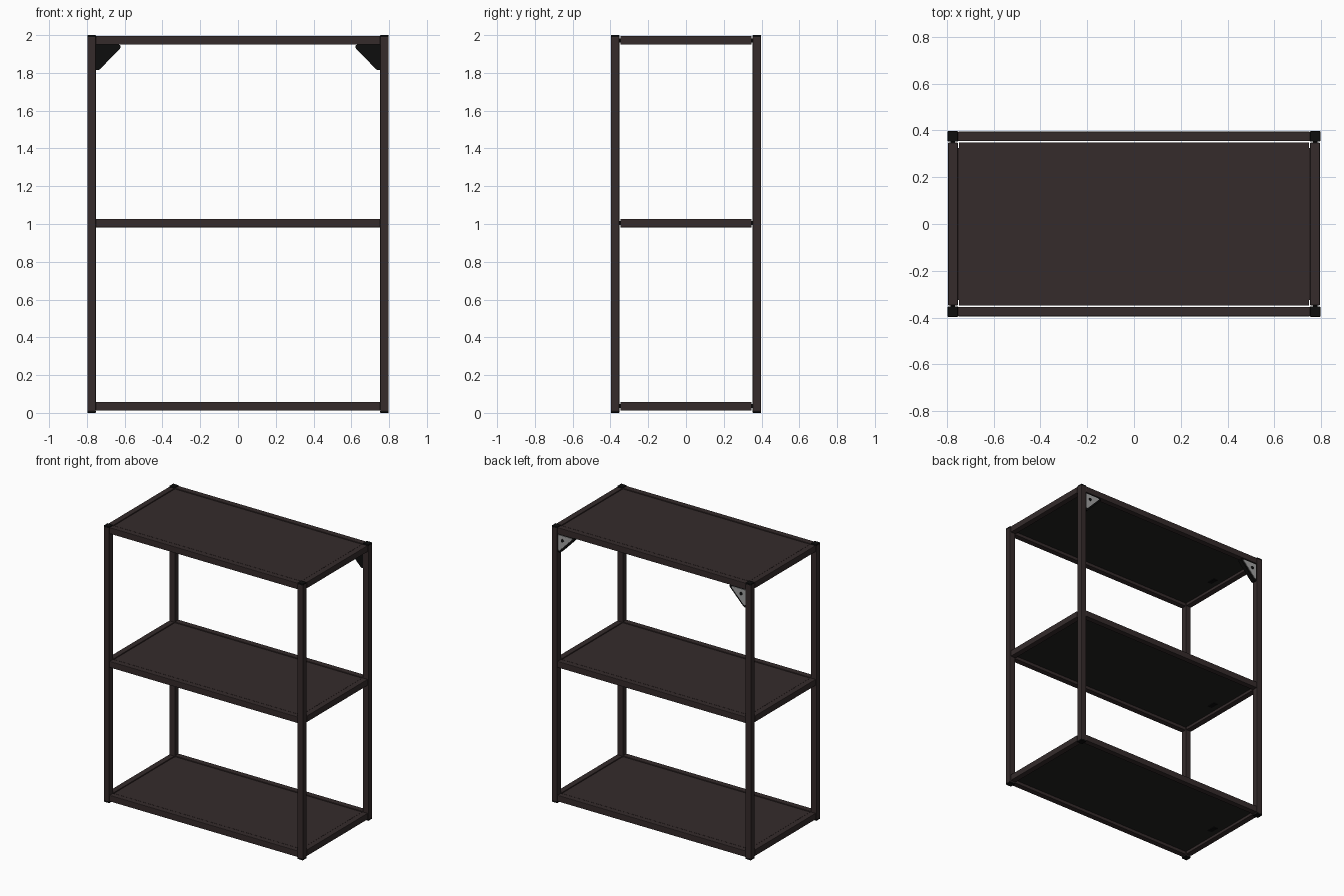
import bpy, bmesh

if "Cube" in bpy.data.objects:
    bpy.data.objects.remove(bpy.data.objects["Cube"])

def mat(name, c):
    m = bpy.data.materials.new(name)
    m.diffuse_color = (*c, 1)
    m.use_nodes = True
    m.node_tree.nodes["Principled BSDF"].inputs["Base Color"].default_value = m.diffuse_color
    return m

BROWN = mat("dark brown metal", (0.035, 0.024, 0.024))
BLACK = mat("black plastic", (0.004, 0.004, 0.004))
UNDER = mat("charcoal underside", (0.017, 0.017, 0.015))
GREY = mat("bracket grey", (0.36, 0.36, 0.36))

def finish(name, bm, m, bevel=0):
    bmesh.ops.recalc_face_normals(bm, faces=bm.faces)
    me = bpy.data.meshes.new(name)
    bm.to_mesh(me)
    bm.free()
    ob = bpy.data.objects.new(name, me)
    bpy.context.collection.objects.link(ob)
    me.materials.append(m)
    if bevel:
        b = ob.modifiers.new("bevel", 'BEVEL')
        b.width, b.segments = bevel, 2
    return ob

def box(name, x, y, z, m, bevel=0):
    bm = bmesh.new()
    bmesh.ops.create_cube(bm, size=1)
    for v in bm.verts:
        for i, (a, b) in enumerate((x, y, z)):
            v.co[i] = a if v.co[i] < 0 else b
    return finish(name, bm, m, bevel)

def plate(name, pts, y0, y1, m):
    # xz outline extruded along y
    bm = bmesh.new()
    f = bm.faces.new([bm.verts.new((x, y0, z)) for x, z in pts])
    r = bmesh.ops.extrude_face_region(bm, geom=[f])
    for v in r["geom"]:
        if isinstance(v, bmesh.types.BMVert):
            v.co.y = y1
    return finish(name, bm, m)

def span(s, a, b):
    return tuple(sorted((s * a, s * b)))

X, Y = 0.797, 0.397        # outer half sizes
XI, YI = 0.753, 0.353      # inner half sizes

# corner posts with black end caps
for sx in (-1, 1):
    for sy in (-1, 1):
        px, py = span(sx, XI, X), span(sy, YI, Y)
        tag = f"{'left' if sx < 0 else 'right'}_{'front' if sy < 0 else 'back'}"
        box(f"post_{tag}", px, py, (0.008, 1.992), BROWN, 0.004)
        box(f"top_cap_{tag}", px, py, (1.988, 2.0), BLACK, 0.003)
        box(f"foot_cap_{tag}", px, py, (0.0, 0.012), BLACK, 0.003)

# three shelves: rails around a recessed panel
for name, z0 in (("bottom", 0.013), ("middle", 0.982), ("top", 1.95)):
    z1 = z0 + 0.045
    for s, side in ((-1, "front"), (1, "back")):
        box(f"{name}_{side}_rail", (-XI, XI), span(s, YI + 0.001, Y - 0.002), (z0, z1), BROWN, 0.003)
    for s, side in ((-1, "left"), (1, "right")):
        box(f"{name}_{side}_rail", span(s, XI, X - 0.002), (-0.348, 0.348), (z0, z1), BROWN, 0.003)
        # stubs joining the side rails to the posts
        for t, end in ((-1, "front"), (1, "back")):
            box(f"{name}_{side}_{end}_stub", span(s, XI + 0.012, X - 0.012),
                span(t, 0.345, YI + 0.002), (z0 + 0.012, z1 - 0.012), BLACK)
    p = box(f"{name}_panel", (-0.749, 0.749), (-0.348, 0.348), (z0 + 0.018, z1 - 0.004), BROWN)
    p.data.materials.append(UNDER)
    for f in p.data.polygons:
        if f.normal.z < -0.5:
            f.material_index = 1
    # tabs holding the panel on the side rails
    for s, side in ((-1, "left"), (1, "right")):
        box(f"{name}_{side}_panel_tab", span(s, 0.74, 0.76), (-0.325, 0.325),
            (z0 + 0.02, z1 - 0.008), BROWN)
    box(f"{name}_underside_clip", (-0.71, -0.68), (-0.03, 0.03), (z0 + 0.013, z0 + 0.019), BLACK)

# rear corner brackets: black body, grey back plate, screw
BODY = [(0.755, 1.949), (0.63, 1.949), (0.621, 1.944), (0.621, 1.933),
        (0.73, 1.82), (0.738, 1.815), (0.75, 1.815), (0.755, 1.822)]
FACE = [(0.749, 1.943), (0.642, 1.943), (0.637, 1.936),
        (0.735, 1.834), (0.743, 1.83), (0.749, 1.835)]
for s, side in ((-1, "left"), (1, "right")):
    plate(f"{side}_bracket", [(s * x, z) for x, z in BODY], 0.358, 0.388, BLACK)
    plate(f"{side}_bracket_plate", [(s * x, z) for x, z in FACE], 0.387, 0.392, GREY)
    bpy.ops.mesh.primitive_cylinder_add(vertices=16, radius=0.011, depth=0.006,
                                        location=(s * 0.715, 0.392, 1.908), rotation=(1.5708, 0, 0))
    bpy.context.object.name = f"{side}_bracket_screw"
    bpy.context.object.data.materials.append(BLACK)
